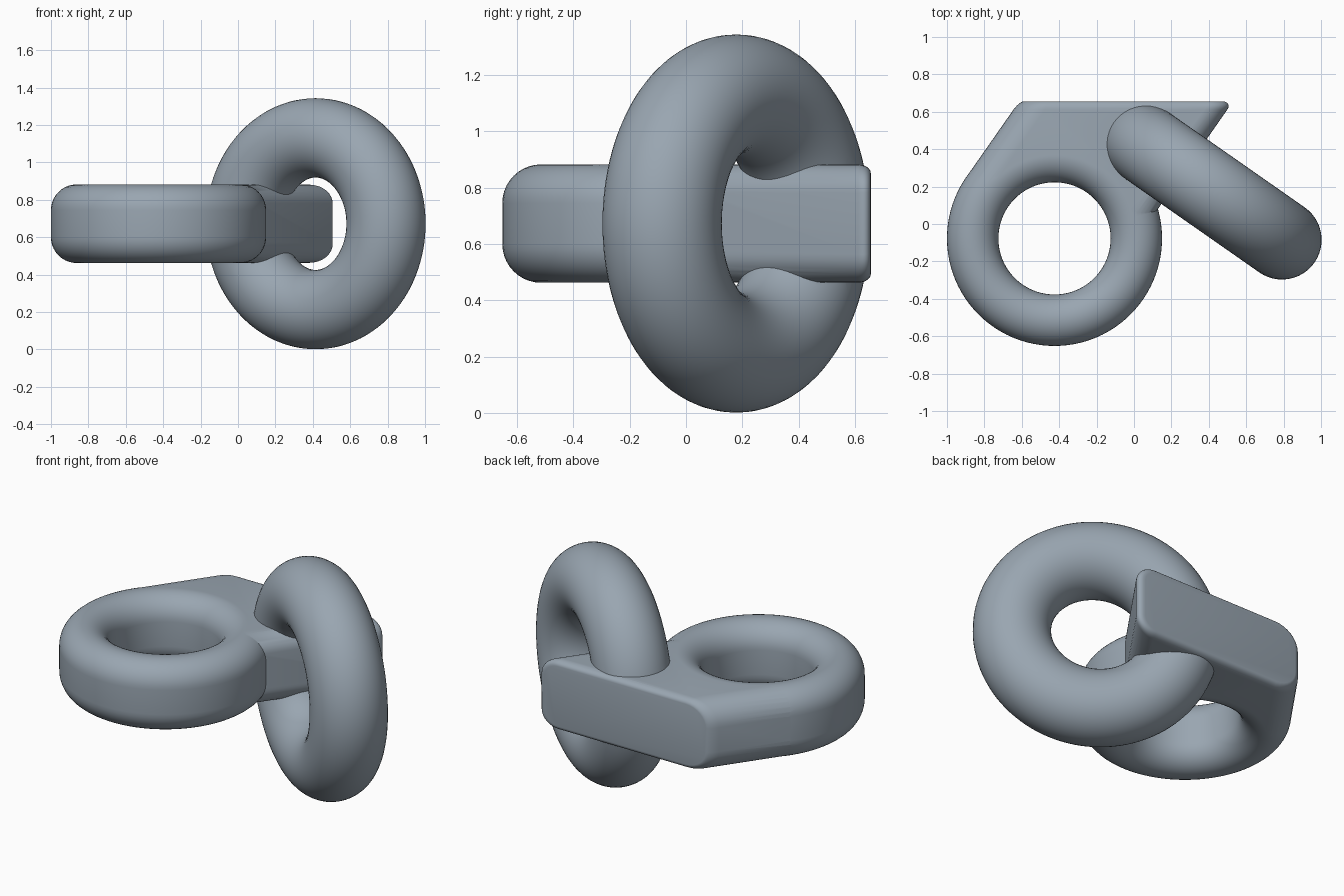
import bpy, bmesh, math
from mathutils import Vector

if "Cube" in bpy.data.objects:
    bpy.data.objects.remove(bpy.data.objects["Cube"])

Z = 0.672                               # mid height of both links
CX, CY = -0.425, -0.077                 # centre of the flat eye
U = Vector((0.82, -0.573, 0)).normalized()   # across the slab
V = Vector((-U.y, U.x, 0))                   # along the slab
H, R = 0.21, 0.1375                     # half height, edge rounding
BACK = 0.656

steel = bpy.data.materials.new("blue grey")
steel.diffuse_color = (0.32, 0.38, 0.44, 1)
steel.use_nodes = True
steel.node_tree.nodes["Principled BSDF"].inputs["Base Color"].default_value = steel.diffuse_color


def loft(name, loops):
    """Skin a list of equal-length vertex loops and cap both ends."""
    bm = bmesh.new()
    rows = [[bm.verts.new(p) for p in loop] for loop in loops]
    n = len(rows[0])
    for a, b in zip(rows, rows[1:]):
        for i in range(n):
            j = (i + 1) % n
            bm.faces.new((a[i], a[j], b[j], b[i]))
    bm.faces.new(rows[0])
    bm.faces.new(rows[-1])
    bmesh.ops.recalc_face_normals(bm, faces=bm.faces)
    me = bpy.data.meshes.new(name)
    bm.to_mesh(me)
    bm.free()
    ob = bpy.data.objects.new(name, me)
    bpy.context.collection.objects.link(ob)
    return ob


def circles(profile, n=96):
    return [[(CX + r * math.cos(2 * math.pi * i / n),
              CY + r * math.sin(2 * math.pi * i / n), Z + z) for i in range(n)]
            for r, z in profile]


def combine(target, tool, op):
    m = target.modifiers.new("combine", 'BOOLEAN')
    m.operation, m.object, m.solver = op, tool, 'EXACT'
    bpy.context.view_layer.objects.active = target
    bpy.ops.object.modifier_apply(modifier=m.name)
    bpy.data.objects.remove(tool)


def edge_profile(sign, radius):
    """Bottom-to-top rounded edge, bulging outward (+1) or inward (-1)."""
    k, pts = 10, []
    for s in (-1, 1):
        for i in range(k + 1):
            a = math.pi / 2 * (i / k if s > 0 else i / k - 1)
            pts.append((radius + sign * R * math.cos(a), s * (H - R) + R * math.sin(a)))
    return pts


# round eye (solid disc with rounded rim)
body = loft("flat_link", circles(edge_profile(1, 0.4375)))


# slanted slab running from the eye to the flat back
def section(il, ir, iz):
    """Rounded cross-section (u, z) with separate insets for left, right, height."""
    out = []
    h = H - 0.0007 - iz
    left, right = -0.5743 + il, 0.363 - ir
    for sx, sz, a0 in ((1, 1, 0), (-1, 1, 90), (-1, -1, 180), (1, -1, 270)):
        r = max(0.05, (0.10 if sx > 0 else R) - iz)
        c = (right - r) if sx > 0 else (left + r)
        for i in range(9):
            a = math.radians(a0 + 90 * i / 8)
            out.append((c + r * math.cos(a), sz * (h - r) + r * math.sin(a)))
    return out


def place(u, z, v):
    return Vector((CX, CY, Z + z)) + u * U + v * V


loops = [[place(u, z, 0) for u, z in section(0, 0, 0)]]
for i in range(7):
    a = math.pi / 2 * i / 6
    k, y = 1 - math.cos(a), BACK - 0.045 * (1 - math.sin(a))
    loops.append([place(u, z, (y - CY - u * U.y) / V.y)
                  for u, z in section(0.02 * k, 0.05 * k, 0.03 * k)])
combine(body, loft("slab", loops), 'UNION')

# hole with rounded rim
hole = [(0.4375, -0.4)] + edge_profile(-1, 0.4375) + [(0.4375, 0.4)]
combine(body, loft("hole_cutter", circles(hole)), 'DIFFERENCE')

# upright ring threaded around the slab
bpy.ops.mesh.primitive_torus_add(
    major_radius=0.459, minor_radius=0.212, major_segments=112, minor_segments=48,
    location=(0.415, 0.178, Z), rotation=V.to_track_quat('Z', 'Y').to_euler())
combine(body, bpy.context.object, 'UNION')

# finish
body.data.materials.clear()
body.data.materials.append(steel)
bpy.ops.object.select_all(action='DESELECT')
body.select_set(True)
bpy.context.view_layer.objects.active = body
bpy.ops.object.shade_smooth_by_angle(angle=math.radians(35))
